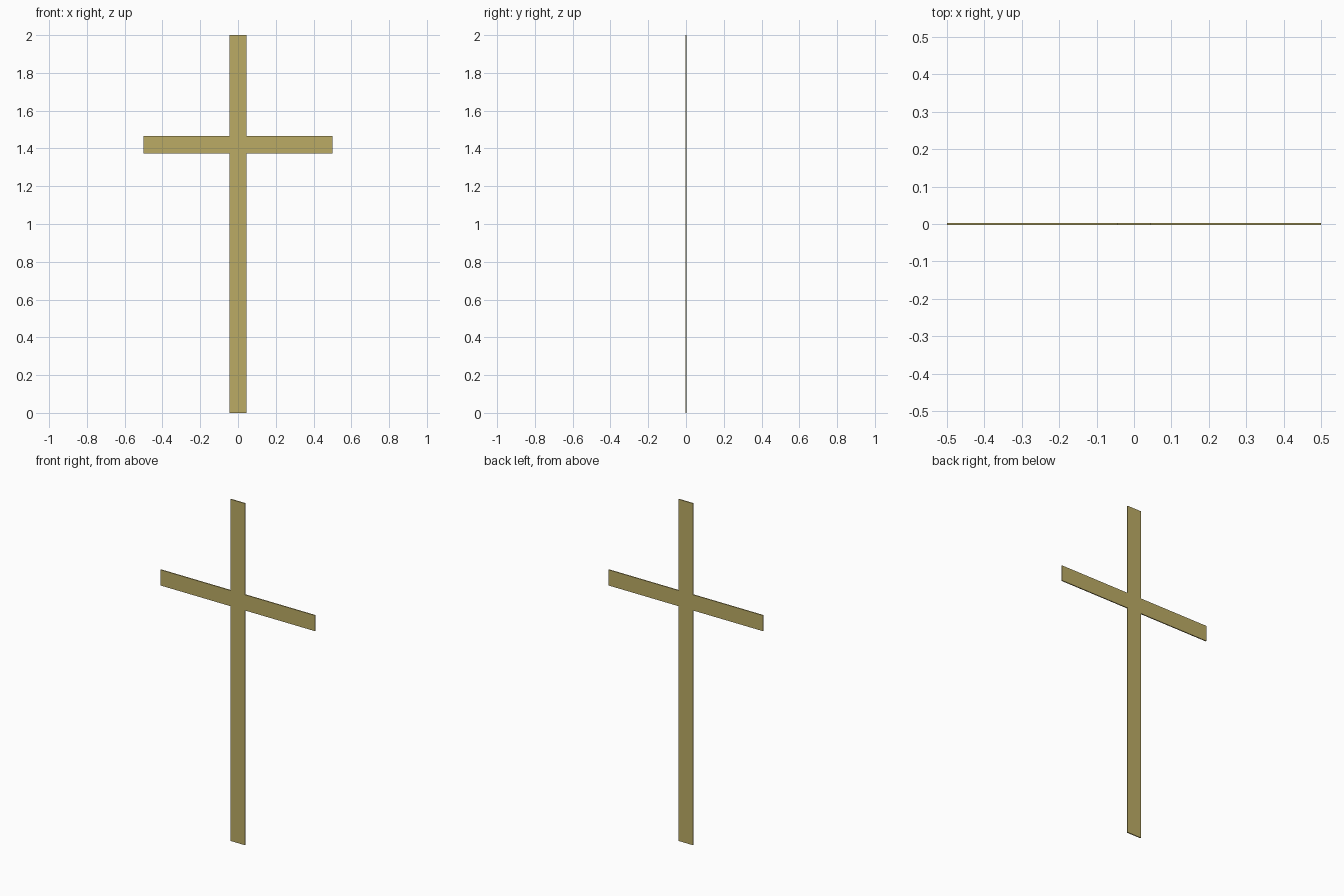
import bpy
import bmesh

if "Cube" in bpy.data.objects:
    bpy.data.objects.remove(bpy.data.objects["Cube"])

HALF_W = 0.046               # half width of both bars
LOW, HIGH = 1.374, 1.466     # crossbar bottom and top
ARM, TOP = 0.5, 2.0
DEPTH = 0.006

# Right half of the outline, mirrored to close the cross
right = [(HALF_W, 0), (HALF_W, LOW), (ARM, LOW), (ARM, HIGH), (HALF_W, HIGH), (HALF_W, TOP)]
outline = right + [(-x, z) for x, z in reversed(right)]

# Thin flat plate extruded from front to back
bm = bmesh.new()
face = bm.faces.new([bm.verts.new((x, -DEPTH / 2, z)) for x, z in outline])
ext = bmesh.ops.extrude_face_region(bm, geom=[face], use_keep_orig=True)
back = [v for v in ext["geom"] if isinstance(v, bmesh.types.BMVert)]
bmesh.ops.translate(bm, verts=back, vec=(0, DEPTH, 0))
bmesh.ops.recalc_face_normals(bm, faces=bm.faces)

mesh = bpy.data.meshes.new("cross")
bm.to_mesh(mesh)
bm.free()
cross = bpy.data.objects.new("cross", mesh)
bpy.context.collection.objects.link(cross)

# Dull gold colour
gold = bpy.data.materials.new("dull_gold")
gold.diffuse_color = (0.5, 0.41, 0.13, 1)
gold.use_nodes = True
gold.node_tree.nodes["Principled BSDF"].inputs["Base Color"].default_value = gold.diffuse_color
mesh.materials.append(gold)
